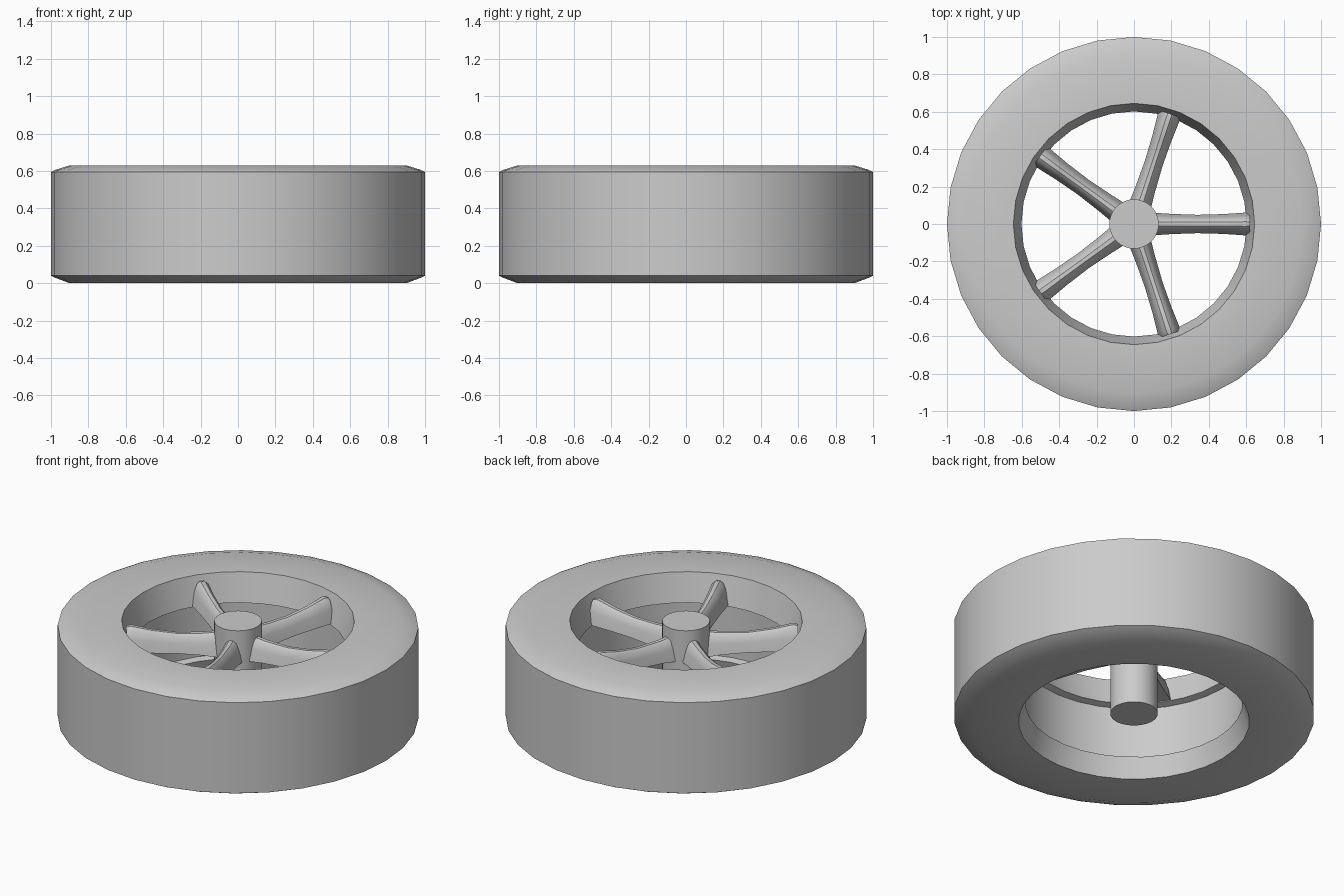
import bpy, bmesh, math
from mathutils import Matrix, Vector

if "Cube" in bpy.data.objects:
    bpy.data.objects.remove(bpy.data.objects["Cube"])

SIDES = 32
grey = bpy.data.materials.new("light_grey")
grey.diffuse_color = (0.6, 0.6, 0.6, 1)
grey.use_nodes = True
grey.node_tree.nodes["Principled BSDF"].inputs["Base Color"].default_value = grey.diffuse_color


def finish(name, bm, angle=30):
    """Turn a bmesh into a named grey object, smooth with sharp edges."""
    bmesh.ops.recalc_face_normals(bm, faces=bm.faces)
    mesh = bpy.data.meshes.new(name)
    bm.to_mesh(mesh)
    bm.free()
    mesh.materials.append(grey)
    obj = bpy.data.objects.new(name, mesh)
    bpy.context.collection.objects.link(obj)
    bpy.ops.object.select_all(action='DESELECT')
    obj.select_set(True)
    bpy.context.view_layer.objects.active = obj
    bpy.ops.object.shade_smooth_by_angle(angle=math.radians(angle))
    return obj


def bridge(bm, rings, closed):
    """Join consecutive rings of vertices with quads."""
    pairs = list(zip(rings, rings[1:] + rings[:1]))
    for a, b in pairs if closed else pairs[:-1]:
        n = len(a)
        for i in range(n):
            j = (i + 1) % n
            bm.faces.new((a[i], a[j], b[j], b[i]))


# Tyre: closed profile (radius, height) with a channel around the inner wall
profile = [(1, 0.04), (1, 0.595), (0.98, 0.605), (0.9, 0.63), (0.645, 0.63),
           (0.602, 0.46), (0.642, 0.45), (0.642, 0.13), (0.602, 0.12),
           (0.64, 0), (0.9, 0), (0.98, 0.03)]
bm = bmesh.new()
rings = [[bm.verts.new((r * math.cos(2 * math.pi * k / SIDES),
                        r * math.sin(2 * math.pi * k / SIDES), z))
          for k in range(SIDES)] for r, z in profile]
bridge(bm, rings, True)
finish("tyre", bm)

# Hub: plain post in the middle
bm = bmesh.new()
bmesh.ops.create_cone(bm, cap_ends=True, segments=SIDES, radius1=0.132,
                      radius2=0.132, depth=0.58,
                      matrix=Matrix.Translation((0, 0, 0.34)))
finish("hub", bm)

# Spokes: rounded-top bars, slimmer in the middle and rising to the rim
# stations: distance from centre, half width, bottom, top
stations = [(0.08, 0.062, 0.43, 0.57), (0.2, 0.054, 0.445, 0.56),
            (0.34, 0.049, 0.455, 0.56), (0.48, 0.053, 0.46, 0.58),
            (0.595, 0.061, 0.465, 0.607), (0.62, 0.058, 0.47, 0.60)]
# section: side (-1..1) and height (0..1)
section = [(-1, 0), (-0.75, 0.55), (-0.5, 0.88), (-0.2, 1),
           (0.2, 1), (0.5, 0.88), (0.75, 0.55), (1, 0)]
for n in range(5):
    turn = Matrix.Rotation(math.radians(72 * n), 3, 'Z')
    bm = bmesh.new()
    rings = [[bm.verts.new(turn @ Vector((x, s * w, lo + h * (hi - lo))))
              for s, h in section] for x, w, lo, hi in stations]
    bridge(bm, rings, False)
    bm.faces.new(rings[0])
    bm.faces.new(rings[-1])
    finish(f"spoke_{n + 1}", bm, 40)
